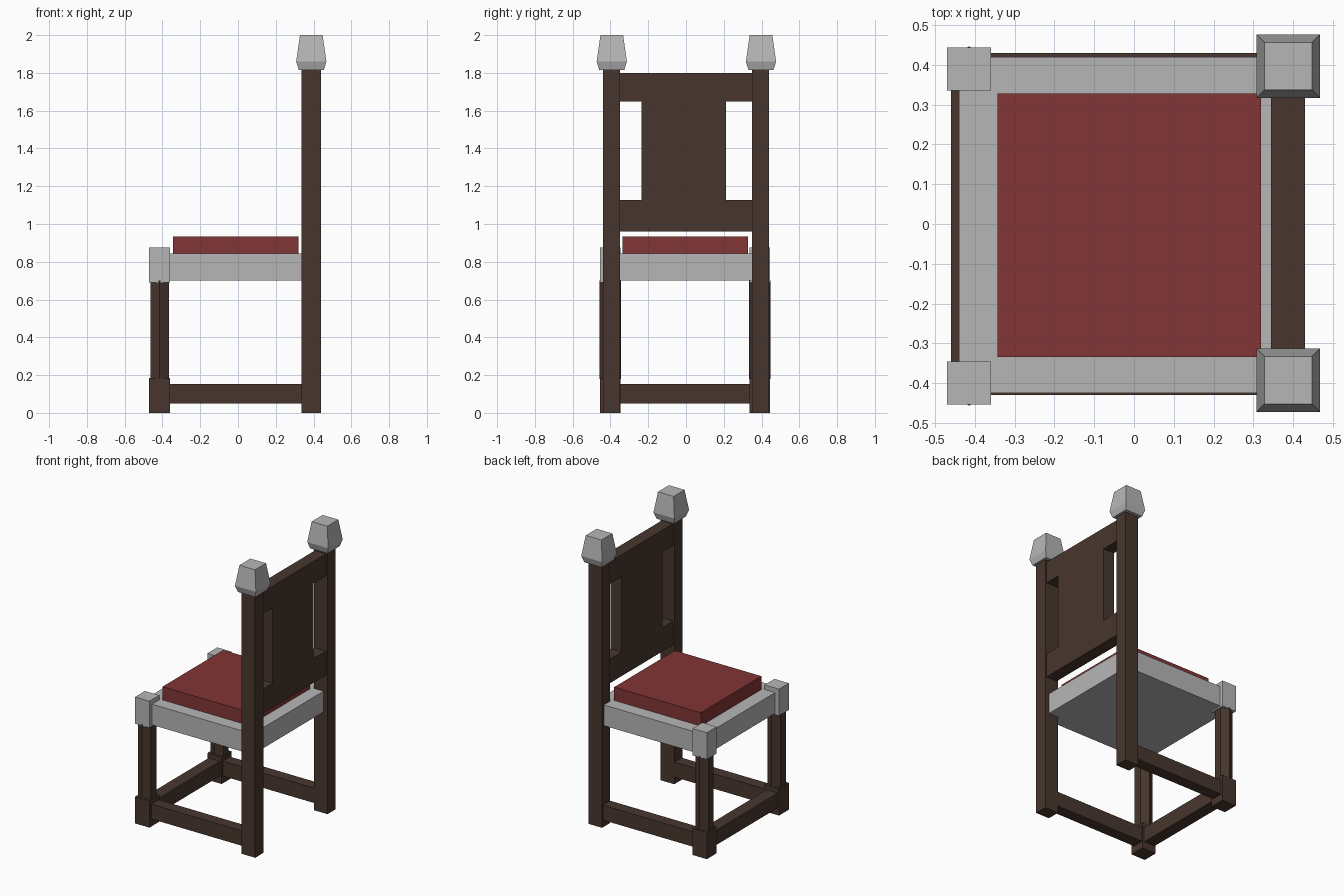
import bpy, bmesh
from math import radians

cube = bpy.data.objects.get("Cube")
if cube:
    bpy.data.objects.remove(cube, do_unlink=True)


def material(name, rgb):
    m = bpy.data.materials.new(name)
    m.use_nodes = True
    colour = (*rgb, 1.0)
    m.diffuse_color = colour
    m.node_tree.nodes["Principled BSDF"].inputs["Base Color"].default_value = colour
    return m


wood = material("dark_wood", (0.064, 0.037, 0.027))
metal = material("pale_grey", (0.47, 0.47, 0.47))
fabric = material("red_fabric", (0.225, 0.035, 0.037))


def finish(name, bm, mat):
    bmesh.ops.recalc_face_normals(bm, faces=bm.faces)
    mesh = bpy.data.meshes.new(name)
    bm.to_mesh(mesh)
    bm.free()
    mesh.materials.append(mat)
    obj = bpy.data.objects.new(name, mesh)
    bpy.context.collection.objects.link(obj)
    return obj


def box(name, mat, x, y, z):
    """Box spanning the given (low, high) ranges."""
    bm = bmesh.new()
    bmesh.ops.create_cube(bm, size=1)
    for v in bm.verts:
        v.co = [r[0] if c < 0 else r[1] for c, r in zip(v.co, (x, y, z))]
    return finish(name, bm, mat)


def stack(name, mat, centre, sides, turn, levels):
    """Faceted column lofted through (radius, height) levels."""
    from mathutils import Matrix, Vector
    bm = bmesh.new()
    rings = []
    for radius, z in levels:
        rings.append([bm.verts.new(Matrix.Rotation(radians(turn + 360 * i / sides), 3, 'Z')
                                   @ Vector((radius, 0, 0)) + Vector((*centre, z)))
                      for i in range(sides)])
    for low, high in zip(rings, rings[1:]):
        for i in range(sides):
            j = (i + 1) % sides
            bm.faces.new((low[i], low[j], high[j], high[i]))
    bm.faces.new(rings[0][::-1])
    bm.faces.new(rings[-1])
    return finish(name, bm, mat)


ROOT2 = 2 ** 0.5
FRONT_X, BACK_X, SIDE_Y = -0.415, 0.388, 0.395

for side, s in (("left", 1), ("right", -1)):
    yc = s * SIDE_Y
    leg_y = yc - 0.005          # front legs sit a touch off the post line
    block_y = (leg_y - 0.054, leg_y + 0.054)
    block_x = (FRONT_X - 0.055, FRONT_X + 0.055)

    # Tall back post with tapered finial
    box(f"back_post_{side}", wood, (0.335, 0.44), (yc - 0.045, yc + 0.045), (0, 1.82))
    stack(f"finial_{side}", metal, (BACK_X, yc + 0.002), 4, 45,
          [(0.066 * ROOT2, 1.815), (0.08 * ROOT2, 1.86), (0.06 * ROOT2, 2.0)])

    # Front leg between a wooden foot and a grey corner block
    box(f"front_foot_{side}", wood, block_x, block_y, (0, 0.185))
    stack(f"front_leg_{side}", wood, (FRONT_X, leg_y), 6, 30,
          [(0.057, 0.18), (0.057, 0.70)])
    box(f"corner_block_{side}", metal, block_x, block_y, (0.69, 0.875))

    # Side stretcher
    box(f"side_stretcher_{side}", wood, (-0.37, 0.345),
        sorted((s * 0.35, s * 0.43)), (0.05, 0.153))

# Front stretcher
box("front_stretcher", wood, (-0.46, -0.375), (-0.36, 0.36), (0.05, 0.153))

# Seat and cushion
box("seat", metal, (-0.44, 0.41), (-0.425, 0.42), (0.70, 0.843))
box("cushion", fabric, (-0.343, 0.32), (-0.335, 0.328), (0.84, 0.935))

# Backrest: two rails and a broad central splat
REST_X = (0.345, 0.43)
box("lower_rail", wood, REST_X, (-0.355, 0.355), (0.96, 1.127))
box("upper_rail", wood, REST_X, (-0.355, 0.355), (1.648, 1.80))
box("back_splat", wood, REST_X, (-0.235, 0.212), (1.127, 1.648))
